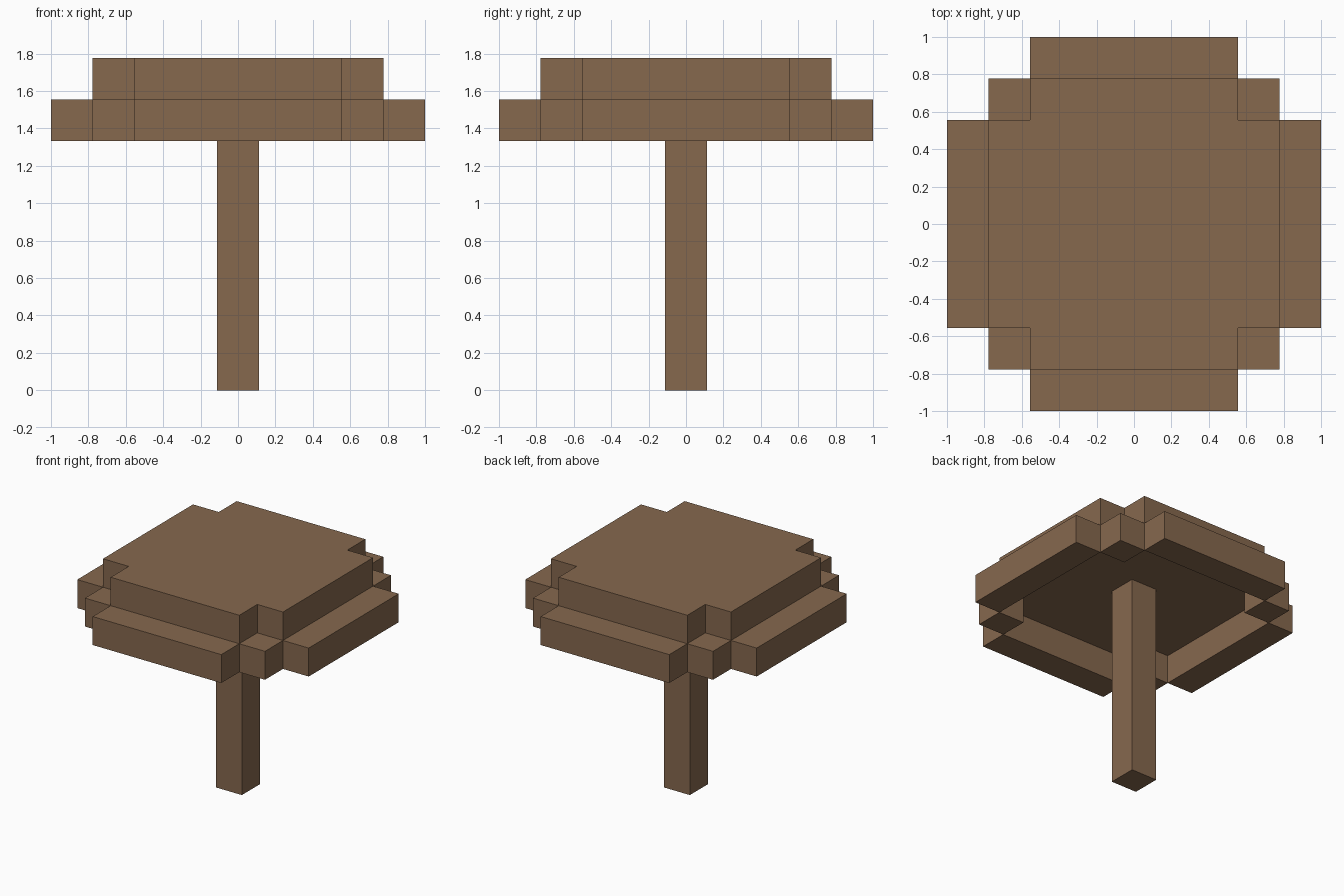
import bpy
import bmesh
from mathutils import Matrix

if "Cube" in bpy.data.objects:
    bpy.data.objects.remove(bpy.data.objects["Cube"], do_unlink=True)

U = 2 / 9  # one block

brown = bpy.data.materials.new("brown")
brown.use_nodes = True
colour = (0.238, 0.138, 0.076, 1)
brown.diffuse_color = colour
brown.node_tree.nodes["Principled BSDF"].inputs["Base Color"].default_value = colour


def finish(name, bm):
    bmesh.ops.recalc_face_normals(bm, faces=bm.faces)
    mesh = bpy.data.meshes.new(name)
    bm.to_mesh(mesh)
    bm.free()
    mesh.materials.append(brown)
    obj = bpy.data.objects.new(name, mesh)
    bpy.context.collection.objects.link(obj)


def box(name, centre, size):
    """Box measured in blocks."""
    bm = bmesh.new()
    place = Matrix.Translation([c * U for c in centre]) @ Matrix.Diagonal([s * U for s in size] + [1])
    bmesh.ops.create_cube(bm, size=1, matrix=place)
    finish(name, bm)


# Stem, reaching the underside of the crown
box("stem", (0, 0, 3.5), (1, 1, 7))

# Crown: a square slab with notched corners
bm = bmesh.new()
profile = []
for sx, sy in ((1, 1), (-1, 1), (-1, -1), (1, -1)):
    corner = [(3.5, 2.5), (2.5, 2.5), (2.5, 3.5)]
    if sx * sy < 0:
        corner.reverse()
    profile += [(sx * x * U, sy * y * U, 7 * U) for x, y in corner]
face = bm.faces.new([bm.verts.new(p) for p in profile])
slab = bmesh.ops.extrude_face_region(bm, geom=[face], use_keep_orig=True)
top = [v for v in slab["geom"] if isinstance(v, bmesh.types.BMVert)]
bmesh.ops.translate(bm, verts=top, vec=(0, 0, U))
finish("cap_crown", bm)

# Open rim hanging one block lower, outside the crown
for side, s in (("left", 1), ("right", -1)):
    box("cap_rim_" + side, (4 * s, 0, 6.5), (1, 5, 1))
for side, s in (("back", 1), ("front", -1)):
    box("cap_rim_" + side, (0, 4 * s, 6.5), (5, 1, 1))

# Corner blocks joining the rim pieces
for xn, sx in (("left", 1), ("right", -1)):
    for yn, sy in (("back", 1), ("front", -1)):
        box(f"cap_corner_{yn}_{xn}", (3 * sx, 3 * sy, 6.5), (1, 1, 1))
